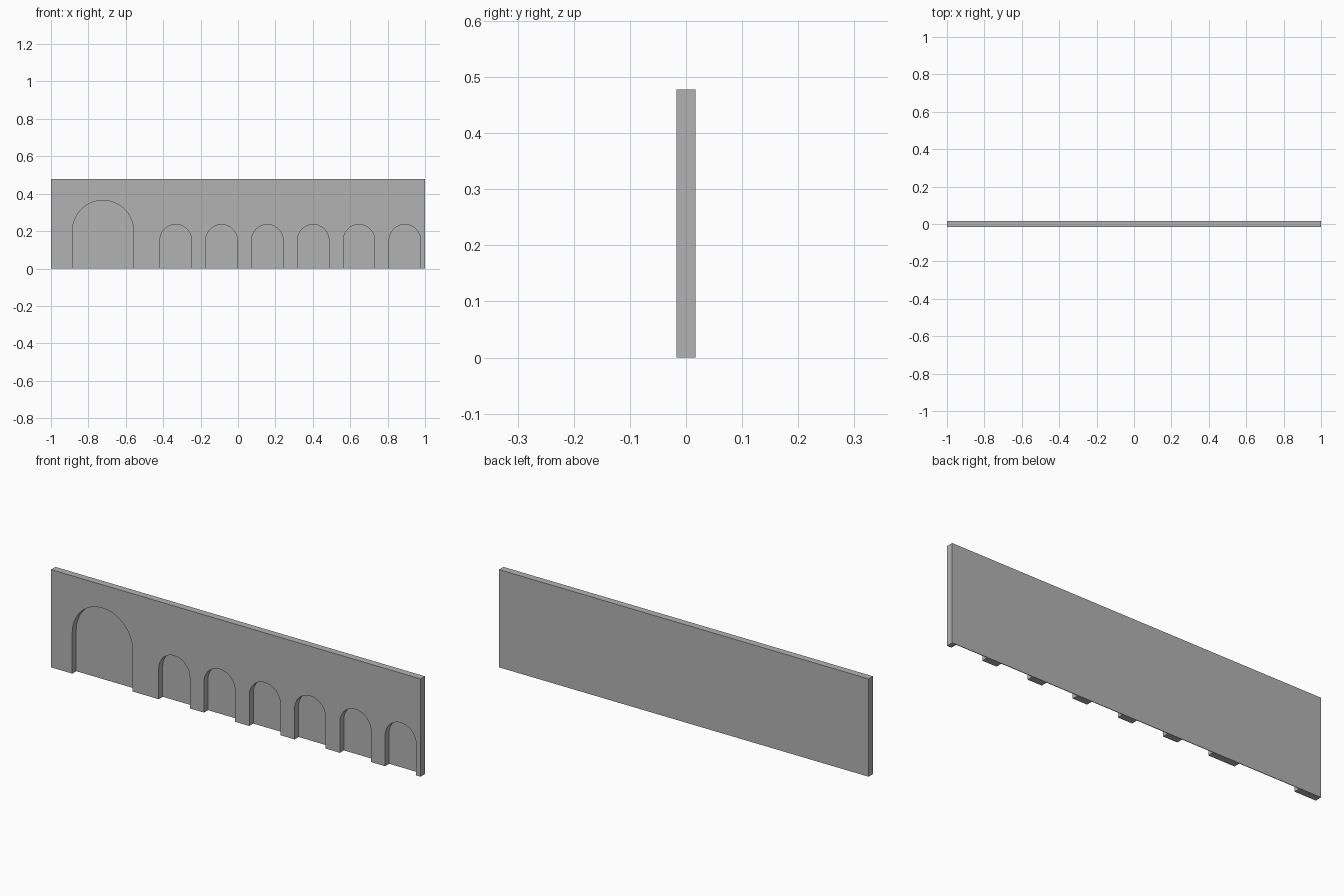
import bpy
import bmesh
import math

WIDTH, DEPTH, HEIGHT = 2.0, 0.034, 0.478
BACKING = 0.003          # thin sheet left behind the arches
SEGMENTS = 32

cube = bpy.data.objects.get("Cube")
if cube:
    bpy.data.objects.remove(cube, do_unlink=True)

stone = bpy.data.materials.new("grey_stone")
stone.use_nodes = True
colour = (0.45, 0.45, 0.45, 1)
stone.diffuse_color = colour
stone.node_tree.nodes["Principled BSDF"].inputs["Base Color"].default_value = colour


def make_object(name, bm):
    bmesh.ops.recalc_face_normals(bm, faces=bm.faces)
    mesh = bpy.data.meshes.new(name)
    bm.to_mesh(mesh)
    bm.free()
    mesh.materials.append(stone)
    obj = bpy.data.objects.new(name, mesh)
    bpy.context.collection.objects.link(obj)
    return obj


def add_arch(bm, centre, radius, top):
    """Round-headed niche running through the foot of the wall."""
    spring = top - radius
    points = [(centre - radius, -0.1)]
    for i in range(SEGMENTS + 1):
        a = math.pi * (1 - i / SEGMENTS)
        points.append((centre + radius * math.cos(a), spring + radius * math.sin(a)))
    points.append((centre + radius, -0.1))
    face = bm.faces.new([bm.verts.new((x, -0.1, z)) for x, z in points])
    sweep = bmesh.ops.extrude_face_region(bm, geom=[face])
    verts = [v for v in sweep["geom"] if isinstance(v, bmesh.types.BMVert)]
    for v in verts:
        v.co.y = DEPTH / 2 - BACKING


# Wall slab
bm = bmesh.new()
bmesh.ops.create_cube(bm, size=1)
for v in bm.verts:
    v.co.x *= WIDTH
    v.co.y *= DEPTH
    v.co.z = (v.co.z + 0.5) * HEIGHT
wall = make_object("arcade_wall", bm)

# One large arch and a row of six small ones
bm = bmesh.new()
add_arch(bm, -0.722, 0.163, 0.364)
for i in range(6):
    add_arch(bm, -0.333 + 0.245 * i, 0.084, 0.235)
cutter = make_object("arch_cutter", bm)
cutter.hide_render = True

# Cut the niches, then drop the cutter
bpy.context.view_layer.objects.active = wall
wall.select_set(True)
cut = wall.modifiers.new("arches", "BOOLEAN")
cut.operation = "DIFFERENCE"
cut.solver = "EXACT"
cut.object = cutter
bpy.ops.object.modifier_apply(modifier=cut.name)
bpy.data.objects.remove(cutter, do_unlink=True)

bpy.ops.object.shade_smooth_by_angle(angle=math.radians(30))
